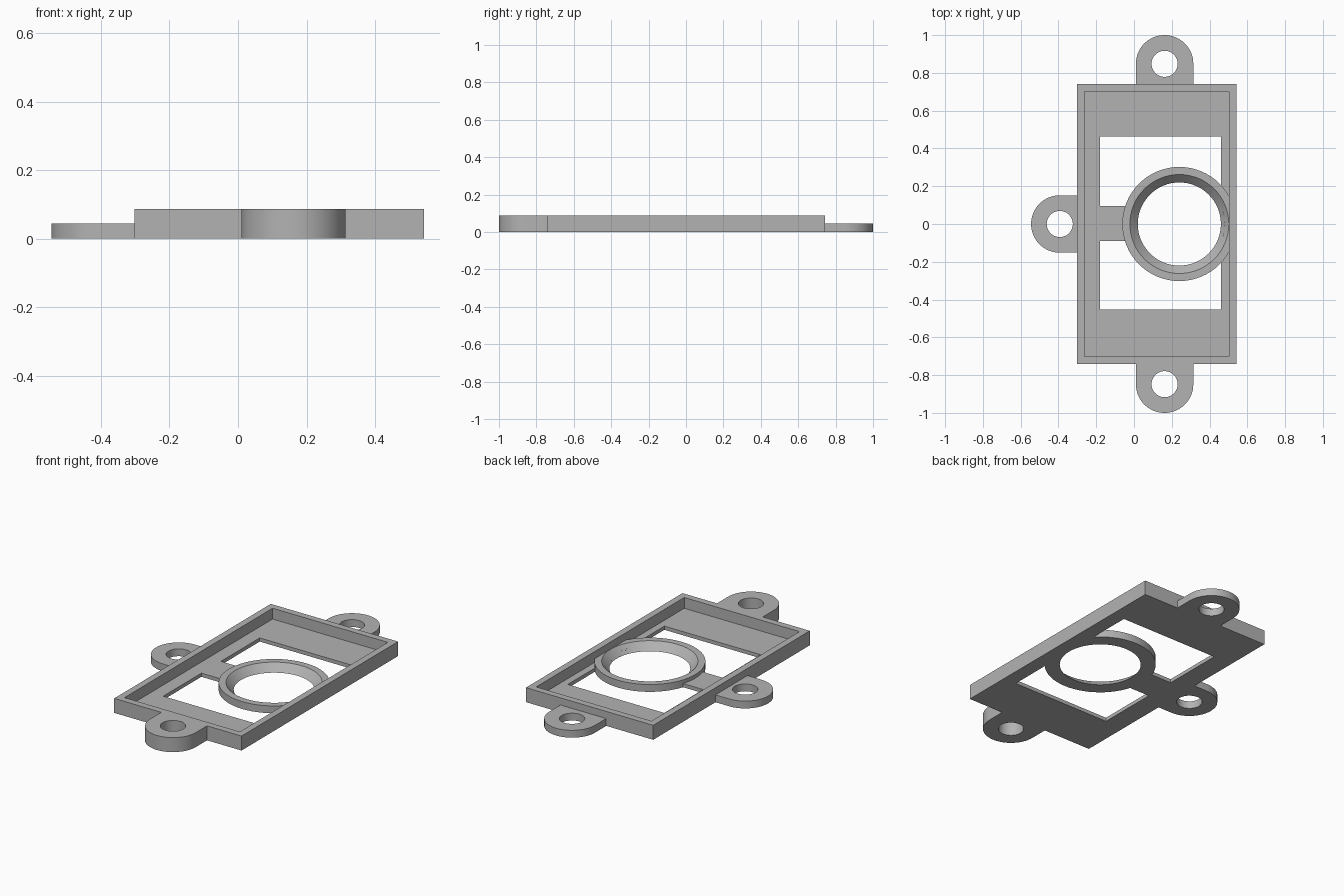
import bpy, bmesh, math

cube = bpy.data.objects.get("Cube")
if cube:
    bpy.data.objects.remove(cube, do_unlink=True)

grey = bpy.data.materials.new("plain grey")
grey.use_nodes = True
GREY = (0.45, 0.45, 0.45, 1)
grey.diffuse_color = GREY
grey.node_tree.nodes["Principled BSDF"].inputs["Base Color"].default_value = GREY

HEIGHT, HALF, FLOOR = 0.087, 0.044, 0.022
LEFT, RIGHT, END = -0.302, 0.543, 0.742
WALL = 0.04
RING_X, RING_R = 0.24, 0.302
SEGMENTS = 64


def make_object(name, bm):
    bmesh.ops.recalc_face_normals(bm, faces=bm.faces)
    mesh = bpy.data.meshes.new(name)
    bm.to_mesh(mesh)
    bm.free()
    mesh.materials.append(grey)
    obj = bpy.data.objects.new(name, mesh)
    bpy.context.collection.objects.link(obj)
    return obj


def prism(name, outline, z0, z1):
    """Extrude a flat outline from z0 up to z1."""
    bm = bmesh.new()
    face = bm.faces.new([bm.verts.new((x, y, z0)) for x, y in outline])
    top = bmesh.ops.extrude_face_region(bm, geom=[face])["geom"]
    for v in top:
        if isinstance(v, bmesh.types.BMVert):
            v.co.z = z1
    return make_object(name, bm)


def box(name, x0, x1, y0, y1, z0, z1):
    return prism(name, [(x0, y0), (x1, y0), (x1, y1), (x0, y1)], z0, z1)


def lathe(name, profile, x, y):
    """Sweep a closed (radius, z) profile around a vertical axis."""
    bm = bmesh.new()
    loops = []
    for i in range(SEGMENTS):
        a = math.tau * i / SEGMENTS
        loops.append([bm.verts.new((x + r * math.cos(a), y + r * math.sin(a), z))
                      for r, z in profile])
    n = len(profile)
    for i in range(SEGMENTS):
        a, b = loops[i], loops[(i + 1) % SEGMENTS]
        for j in range(n):
            k = (j + 1) % n
            bm.faces.new((a[j], b[j], b[k], a[k]))
    return make_object(name, bm)


def cone(name, x, y, r0, r1, z0, z1):
    bm = bmesh.new()
    bmesh.ops.create_cone(bm, cap_ends=True, segments=SEGMENTS, radius1=r0,
                          radius2=r1, depth=z1 - z0)
    bmesh.ops.translate(bm, verts=bm.verts, vec=(x, y, (z0 + z1) / 2))
    return make_object(name, bm)


def cut(obj, cutter):
    """Subtract the cutter for good, then remove it."""
    mod = obj.modifiers.new("cut", "BOOLEAN")
    mod.operation = "DIFFERENCE"
    mod.solver = "EXACT"
    mod.object = cutter
    bpy.context.view_layer.update()
    graph = bpy.context.evaluated_depsgraph_get()
    mesh = bpy.data.meshes.new_from_object(obj.evaluated_get(graph))
    obj.modifiers.clear()
    obj.data = mesh
    bpy.data.objects.remove(cutter, do_unlink=True)


def smooth(obj):
    bpy.ops.object.select_all(action="DESELECT")
    obj.select_set(True)
    bpy.context.view_layer.objects.active = obj
    bpy.ops.object.shade_smooth_by_angle(angle=math.radians(30))


# Tray with raised rim, recessed floor and open window
frame = box("frame", LEFT, RIGHT, -END, END, 0, HEIGHT)
cut(frame, box("pocket", LEFT + WALL, RIGHT - WALL, WALL - END, END - WALL, FLOOR, 0.2))
cut(frame, box("window", -0.18, 0.46, -0.452, 0.463, -0.1, 0.1))
cut(frame, cone("funnel", RING_X, 0, 0.21, 0.262, -0.01, HALF))

# Funnel-shaped ring and the bridge that carries it
ring = lathe("ring", [(0.22, 0), (RING_R, 0), (RING_R, HALF), (0.262, HALF)], RING_X, 0)
smooth(ring)
box("bridge", -0.18, -0.03, -0.09, 0.095, 0, FLOOR)


# Rounded mounting tabs with screw holes
def tab(name, x, y, direction, reach, height, radius=0.152):
    outline = []
    for i in range(33):
        a = direction - math.pi / 2 + math.pi * i / 32
        outline.append((x + radius * math.cos(a), y + radius * math.sin(a)))
    back = (-reach * math.cos(direction), -reach * math.sin(direction))
    for px, py in (outline[-1], outline[0]):
        outline.append((px + back[0], py + back[1]))
    obj = prism(name, outline, 0, height)
    cut(obj, cone("hole", x, y, 0.069, 0.069, -0.1, 0.2))
    smooth(obj)


TAB_Y = 0.848
tab("front_tab", 0.162, -TAB_Y, -math.pi / 2, TAB_Y - END, HEIGHT)
tab("back_tab", 0.162, TAB_Y, math.pi / 2, TAB_Y - END, HALF)
tab("side_tab", -0.393, 0, math.pi, -0.302 + 0.393, HALF)
